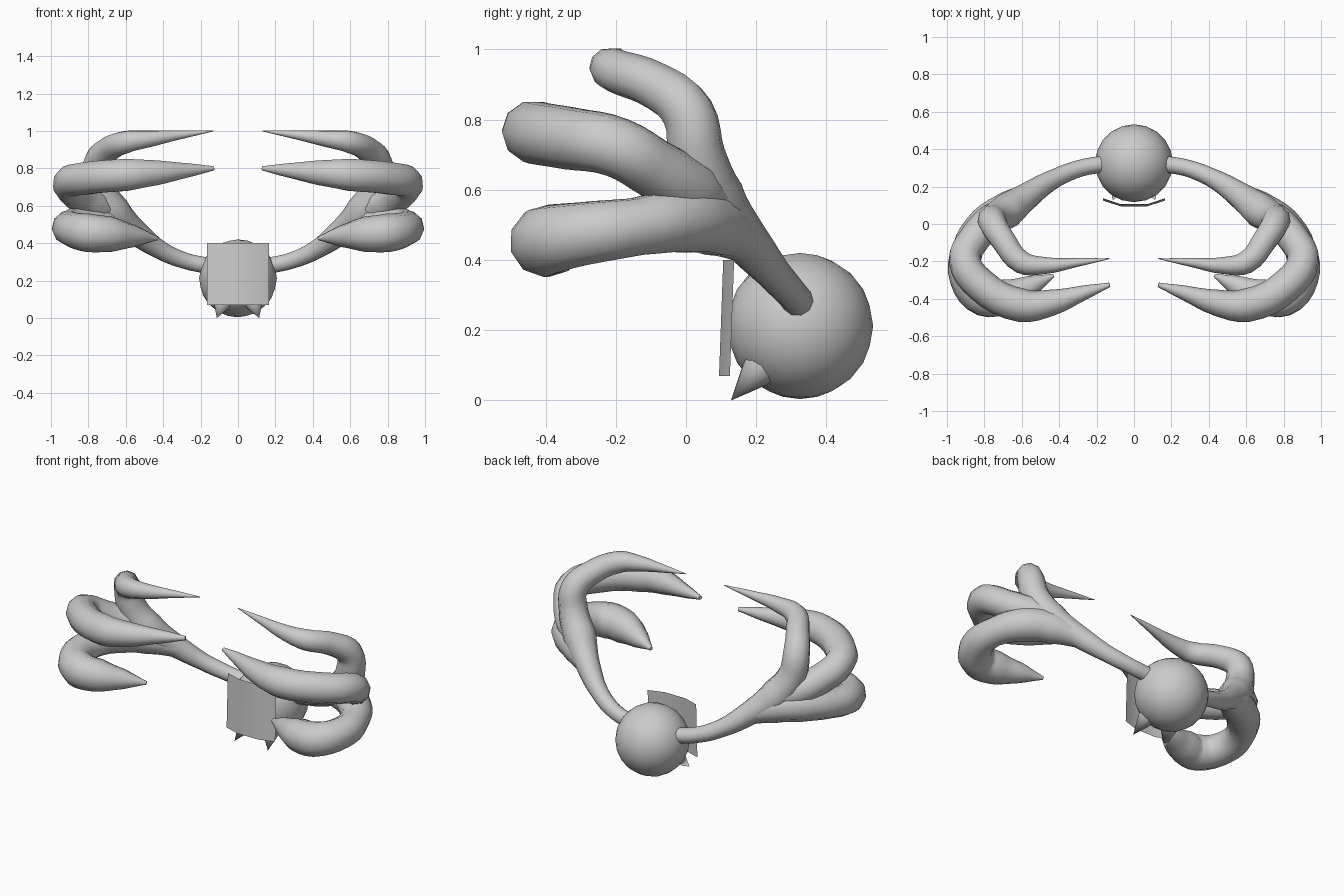
import bpy, bmesh, math
from mathutils import Vector

if "Cube" in bpy.data.objects:
    bpy.data.objects.remove(bpy.data.objects["Cube"])

grey = bpy.data.materials.new("light_grey")
grey.diffuse_color = (0.6, 0.6, 0.6, 1)
grey.use_nodes = True
grey.node_tree.nodes["Principled BSDF"].inputs["Base Color"].default_value = grey.diffuse_color


def finish(ob, angle=None):
    ob.data.materials.clear()
    ob.data.materials.append(grey)
    bpy.ops.object.select_all(action='DESELECT')
    ob.select_set(True)
    bpy.context.view_layer.objects.active = ob
    if angle is None:
        bpy.ops.object.shade_smooth()
    else:
        bpy.ops.object.shade_smooth_by_angle(angle=math.radians(angle))


def mesh_object(name, bm):
    me = bpy.data.meshes.new(name)
    bm.to_mesh(me)
    bm.free()
    ob = bpy.data.objects.new(name, me)
    bpy.context.collection.objects.link(ob)
    return ob


def tube(name, pts, side):
    """Tapered tube through (x, y, z, radius) points, on one side of the body."""
    cu = bpy.data.curves.new(name, 'CURVE')
    cu.dimensions = '3D'
    cu.bevel_depth = 1
    cu.bevel_resolution = 3
    cu.resolution_u = 4
    cu.use_fill_caps = True
    sp = cu.splines.new('BEZIER')
    sp.bezier_points.add(len(pts) - 1)
    for bp, (x, y, z, r) in zip(sp.bezier_points, pts):
        bp.co = (x * side, y, z)
        bp.radius = r
        bp.handle_left_type = bp.handle_right_type = 'AUTO'
    ob = bpy.data.objects.new(name, cu)
    bpy.context.collection.objects.link(ob)
    bpy.ops.object.select_all(action='DESELECT')
    ob.select_set(True)
    bpy.context.view_layer.objects.active = ob
    bpy.ops.object.convert(target='MESH')
    finish(bpy.context.object, 60)


# Round body
bm = bmesh.new()
bmesh.ops.create_icosphere(bm, subdivisions=3, radius=0.208)
bmesh.ops.translate(bm, verts=bm.verts, vec=(0, 0.325, 0.212))
finish(mesh_object("body", bm))

# Curved face plate, leaning back slightly
bm = bmesh.new()
rows = []
for z, lean in ((0.07, -0.006), (0.40, 0.006)):
    rows.append([bm.verts.new((x, y + lean, z)) for x, y in
                 ((-0.165, 0.131), (-0.07, 0.1), (0.07, 0.1), (0.165, 0.131))])
for i in range(3):
    bm.faces.new((rows[0][i], rows[0][i + 1], rows[1][i + 1], rows[1][i]))
finish(mesh_object("face_plate", bm))

# Arm with upper claw, then middle and lower claws
ARM_UPPER = [(0.17, 0.32, 0.28, 0.045), (0.28, 0.30, 0.305, 0.045),
             (0.41, 0.25, 0.36, 0.05), (0.55, 0.165, 0.46, 0.068),
             (0.67, 0.075, 0.57, 0.095), (0.745, 0.03, 0.70, 0.082),
             (0.755, 0.005, 0.82, 0.076), (0.70, -0.085, 0.895, 0.068),
             (0.60, -0.205, 0.94, 0.062), (0.48, -0.222, 0.957, 0.046),
             (0.30, -0.205, 0.98, 0.023), (0.13, -0.185, 1.0, 0.002)]
MIDDLE = [(0.66, 0.09, 0.56, 0.07), (0.77, 0.01, 0.60, 0.09),
          (0.86, -0.09, 0.66, 0.085), (0.905, -0.195, 0.72, 0.086),
          (0.82, -0.325, 0.745, 0.09), (0.60, -0.435, 0.765, 0.09),
          (0.44, -0.42, 0.776, 0.07), (0.26, -0.365, 0.79, 0.038),
          (0.13, -0.325, 0.80, 0.012)]
LOWER = [(0.53, 0.17, 0.45, 0.06), (0.66, 0.09, 0.50, 0.092),
         (0.79, 0.0, 0.515, 0.098), (0.89, -0.14, 0.495, 0.084),
         (0.895, -0.29, 0.475, 0.092), (0.80, -0.395, 0.455, 0.103),
         (0.68, -0.385, 0.447, 0.095), (0.55, -0.33, 0.437, 0.058),
         (0.43, -0.275, 0.425, 0.01)]

for side, label in ((-1, "left"), (1, "right")):
    tube(label + "_arm_and_upper_claw", ARM_UPPER, side)
    tube(label + "_middle_claw", MIDDLE, side)
    tube(label + "_lower_claw", LOWER, side)

    # Small fang under the body
    base, tip = Vector((side * 0.08, 0.21, 0.09)), Vector((side * 0.113, 0.128, 0.0))
    axis = tip - base
    bm = bmesh.new()
    bmesh.ops.create_cone(bm, cap_ends=True, segments=10, radius1=0.055,
                          radius2=0.0, depth=axis.length)
    bmesh.ops.rotate(bm, verts=bm.verts,
                     matrix=axis.to_track_quat('Z', 'Y').to_matrix())
    bmesh.ops.translate(bm, verts=bm.verts, vec=(base + tip) / 2)
    finish(mesh_object(label + "_fang", bm), 50)
